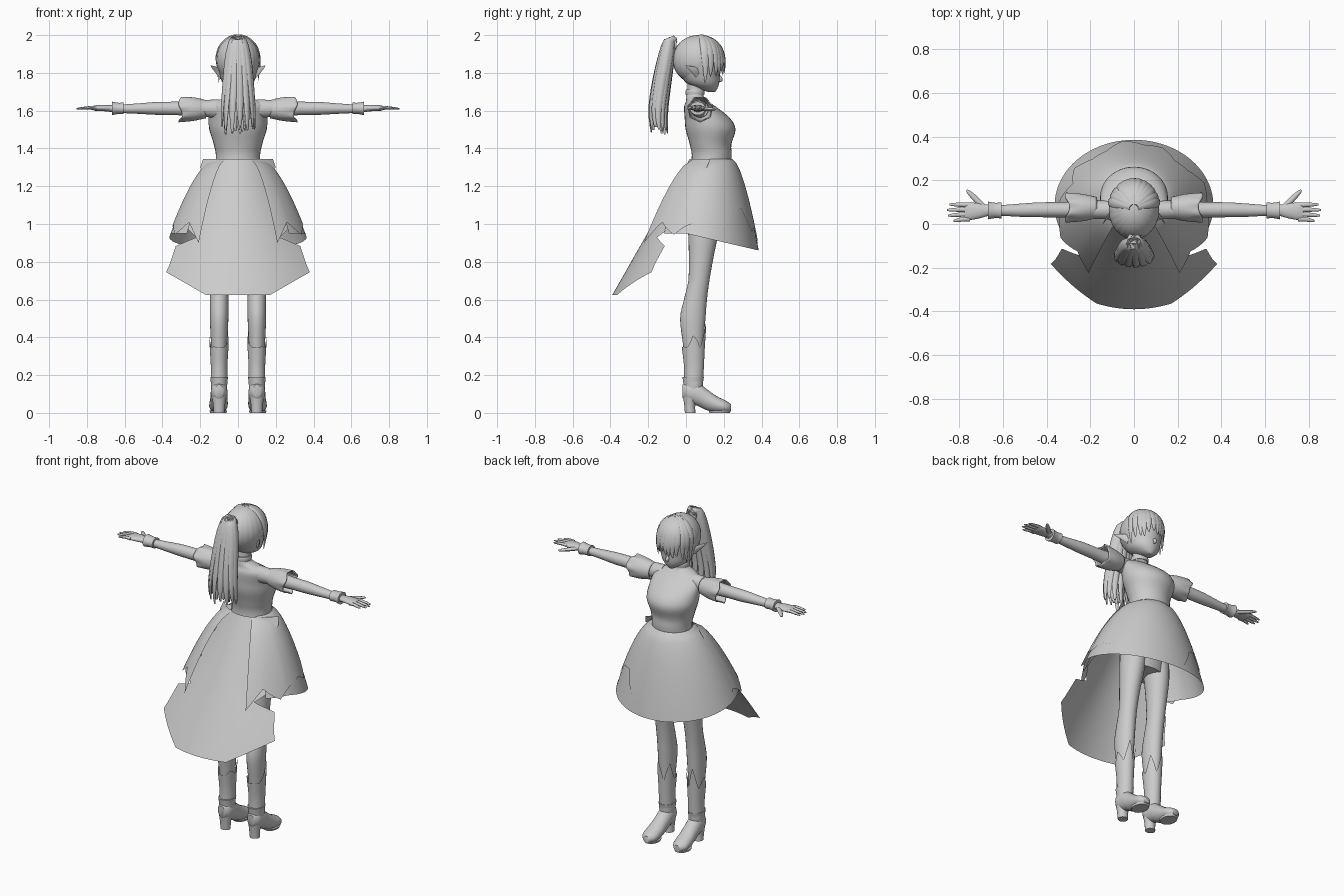
import bpy, bmesh, random
from math import sin, cos, pi, radians, tau
from mathutils import Vector

random.seed(4)
if "Cube" in bpy.data.objects:
    bpy.data.objects.remove(bpy.data.objects["Cube"])

clay = bpy.data.materials.new("plain grey")
clay.use_nodes = True
clay.diffuse_color = (0.6, 0.6, 0.6, 1)
clay.node_tree.nodes["Principled BSDF"].inputs["Base Color"].default_value = clay.diffuse_color


def surface(name, f, nu, nv, closed=True, caps=True, mirror=False, thick=0):
    """Grid surface f(u, v) with u and v in 0..1; closed wraps around u."""
    bm = bmesh.new()
    cols = nu if closed else nu + 1
    rows = [[bm.verts.new(f(i / nu, j / nv)) for i in range(cols)] for j in range(nv + 1)]
    for low, high in zip(rows, rows[1:]):
        for i in range(nu):
            k = (i + 1) % cols
            bm.faces.new((low[i], low[k], high[k], high[i]))
    if closed and caps:
        bm.faces.new(rows[0])
        bm.faces.new(rows[-1])
    bmesh.ops.recalc_face_normals(bm, faces=bm.faces)
    mesh = bpy.data.meshes.new(name)
    bm.to_mesh(mesh)
    bm.free()
    mesh.materials.append(clay)
    obj = bpy.data.objects.new(name, mesh)
    bpy.context.collection.objects.link(obj)
    if thick:
        obj.modifiers.new("thickness", "SOLIDIFY").thickness = thick
    if mirror:
        obj.modifiers.new("mirror", "MIRROR")
    bpy.ops.object.select_all(action="DESELECT")
    obj.select_set(True)
    bpy.context.view_layer.objects.active = obj
    bpy.ops.object.shade_smooth_by_angle(angle=radians(50))
    return obj


def spline(points, t):
    """Smooth interpolation through a list of tuples."""
    n = len(points) - 1
    i = min(int(t * n), n - 1)
    t = t * n - i
    a, b, c, d = (Vector(points[max(0, min(n, k))]) for k in range(i - 1, i + 3))
    return b + (c - a) * (t / 2) + (2 * a - 5 * b + 4 * c - d) * (t * t / 2) + (3 * b - a - 3 * c + d) * (t ** 3 / 2)


def linear(values, t):
    """Straight interpolation through a list of numbers, for torn edges."""
    x = t * (len(values) - 1)
    i = max(0, min(int(x), len(values) - 2))
    return values[i] + (values[i + 1] - values[i]) * (x - i)


def loft(name, rings, axis="z", nu=24, steps=4, **options):
    """Elliptical rings: position along axis, two centres, two radii."""
    def f(u, v):
        p, a, b, ra, rb = spline(rings, v)
        a, b = a + ra * cos(tau * u), b + rb * sin(tau * u)
        return {"x": (p, a, b), "y": (a, p, b), "z": (a, b, p)}[axis]
    return surface(name, f, nu, steps * (len(rings) - 1), **options)


def strand(name, path, width, thick, out=(0, 1, 0), root=0.5, tip=0.1, power=4, **options):
    """Flattened tapering tube along a path; out is its thin direction."""
    def f(u, v):
        p = spline(path, v)
        along = spline(path, min(1, v + .02)) - spline(path, max(0, v - .02))
        side = along.cross(Vector(out)).normalized()
        normal = side.cross(along).normalized()
        size = tip + (1 - tip) * (1 - v ** power) * (root + (1 - root) * min(1, v * 3))
        return p + side * (width * size * cos(tau * u)) + normal * (thick * size * sin(tau * u))
    return surface(name, f, 8, 14, **options)


# Torso and neck
loft("torso", [(.95, 0, .08, .13, .09), (1.15, 0, .1, .135, .1), (1.34, 0, .135, .117, .105),
               (1.42, 0, .13, .128, .11), (1.5, 0, .13, .152, .132), (1.56, 0, .113, .155, .12),
               (1.62, 0, .075, .152, .085), (1.65, 0, .058, .115, .058), (1.675, 0, .048, .055, .046),
               (1.7, 0, .05, .044, .044), (1.76, 0, .055, .043, .045)], nu=32)
loft("neck_band", [(z, 0, .048, r, r) for z, r in ((1.685, .049), (1.7, .051), (1.712, .048))], steps=2)

# Head with face
loft("head", [(1.7, 0, .135, .015, .02), (1.715, 0, .115, .045, .05), (1.745, 0, .09, .08, .086),
              (1.79, 0, .075, .098, .105), (1.84, 0, .068, .108, .118), (1.9, 0, .065, .105, .12),
              (1.95, 0, .065, .08, .09)])
strand("nose", [(0, .165, 1.79), (0, .185, 1.765), (0, .17, 1.755)], .01, .01, out=(1, 0, 0))
strand("ear", [(.09, .065, 1.8), (.115, .04, 1.815), (.145, -.002, 1.838)], .03, .01,
       out=(1, .4, 0), root=1, tip=.03, power=1.3, mirror=True)

# Hair cap, longer at the back
def on_skull(az, el, grow=1.0):
    return Vector((.115 * grow * sin(az) * cos(el), .065 + .135 * grow * cos(az) * cos(el), 1.87 + .13 * sin(el)))

def hair_cap(u, v):
    az = tau * u
    lowest = radians(-20 - 45 * cos(az + pi) if cos(az) < .3 else 20)
    return on_skull(az, pi / 2 + (lowest - pi / 2) * v - .01, 1 + .006 * cos(24 * az))

surface("hair_cap", hair_cap, 96, 20, caps=False)

# Fringe and side locks
for i in range(-6, 7):
    az = radians(13.5 * i + random.uniform(-3, 3))
    path = [on_skull(az * .9, radians(e), 1.02) for e in (80, 55, 30, 5)]
    end = path[-1] + Vector((-.008 * i / 6, 0, -.07 - .05 * abs(i) / 6 + random.uniform(-.015, .015)))
    path += [(path[-1] + end) / 2 + Vector((.003, .003, 0)), end]
    strand("fringe_lock", path, .021, .007, out=(sin(az), cos(az), 0), tip=.05)

# Ponytail made of tapering strands
loft("hair_tie", [(-.09, 0, 1.965, .026, .026), (-.05, 0, 1.95, .034, .036)], axis="y", nu=16)
for i in range(19):
    a, reach = tau * i / 13, 1 if i < 13 else .45
    dx, dy = cos(a) * reach, sin(a) * reach
    low = 1.49 + random.uniform(-.02, .03)
    path = [(dx * .015, -.055, 1.96 + dy * .01), (dx * .034, -.085 + dy * .018, 1.973),
            (dx * .057, -.105 + dy * .032, 1.88), (dx * .072, -.13 + dy * .04, 1.74),
            (dx * .084, -.147 + dy * .044, 1.6), (dx * .088, -.142 + dy * .044, low)]
    strand("ponytail_strand", path, .025, .014, out=(dx + .01, dy, 0), tip=.2)

# Arms, puffed sleeves, cuffs
loft("arm", [(.1, .065, 1.61, .045, .05), (.2, .065, 1.612, .04, .043), (.32, .065, 1.612, .035, .036),
             (.43, .065, 1.612, .034, .034), (.52, .063, 1.611, .03, .028), (.62, .062, 1.61, .024, .022),
             (.69, .062, 1.612, .028, .017)], axis="x", mirror=True)

def sleeve(u, v):
    ruffle = 1 + .06 * v ** 3 * sin(7 * tau * u)
    r = (.048 + .01 * sin(pi * v) + .018 * v * v) * ruffle
    return (.17 + .135 * v + .01 * sin(3 * tau * u) * v, .075 + r * cos(tau * u), 1.608 + r * sin(tau * u))

surface("puff_sleeve", sleeve, 48, 12, caps=False, thick=.006, mirror=True)
loft("wrist_cuff", [(.605, .062, 1.612, .037, .031), (.635, .062, 1.612, .035, .03),
                    (.668, .062, 1.612, .041, .036)], axis="x", mirror=True)

# Hands
loft("palm", [(.67, .062, 1.612, .025, .016), (.71, .06, 1.614, .035, .017), (.755, .058, 1.614, .04, .014),
              (.775, .056, 1.614, .035, .009)], axis="x", mirror=True)
for i, length in enumerate((.06, .085, .09, .078)):
    y = .022 + .022 * i
    strand("finger", [(.75, y, 1.614), (.78, y, 1.616), (.765 + length, y * 1.15 - .012, 1.61)], .011, .009,
           out=(0, 0, 1), root=1, tip=.35, mirror=True)
strand("thumb", [(.69, .08, 1.61), (.725, .115, 1.608), (.765, .155, 1.606)], .014, .011,
       out=(0, 0, 1), root=1, tip=.3, mirror=True)

# Bell skirt, open behind, with a torn overlay
def skirt(u, v, grow=0.0):
    phi = radians(-42 + 264 * u)
    s, k = sin(phi), max(v, 0) ** .62
    drop = .415 + .07 * max(s, -.3)
    rx, ry = .118 + .245 * k + grow, .105 + .195 * k + grow
    return (rx * cos(phi), .135 - .05 * k + ry * s, 1.345 - drop * v)

tears = [.96, .7, .88, .78, .84, .6, .56, .8, .74, .93, .66, .62, .8, .58, .82, .9, .72, .97]

def overlay(u, v):
    return skirt(u, v * linear(tears, u), .005)

surface("skirt", skirt, 68, 16, closed=False)
surface("skirt_overlay", overlay, 68, 16, closed=False)

# Long back train with ragged sides
half_widths = [.185, .2, .15, .17, .21, .25, .21, .25, .27, .22, .33, .345, .36, .38]

def train(u, v):
    s = 2 * u - 1
    hem = .625 + .12 * max(0, (abs(s) - .45) / .55)
    z = 1.345 + (hem - 1.345) * v
    x = s * linear(half_widths, v)
    k = (1.345 - z) / .72
    return (x, .02 - .41 * k + (.9 + 2.3 * (1 - k) ** 2) * x * x, z)

surface("back_train", train, 40, 52, closed=False)

# Side drapes hanging between the skirt and the train
def drape(u, v):
    x, y, z = skirt(-.06 + .18 * u, v * (.85 + .28 * abs(1 - (u * 3) % 2) * (1 - u * .6)), .009)
    return (x, y - .03 * v * (1 - u), z)

surface("side_drape", drape, 18, 12, closed=False, mirror=True)

# Legs and torn stockings
calf = [(.15, .1, .04, .036, .042), (.25, .1, .042, .036, .045), (.37, .1, .038, .043, .055),
        (.5, .1, .036, .049, .067), (.6, .1, .05, .049, .061), (.7, .1, .068, .049, .056)]
loft("leg", calf + [(.82, .097, .08, .056, .065), (.94, .09, .09, .066, .078), (1.05, .08, .09, .07, .085)], mirror=True)

def stocking(u, v):
    top = .3 + .17 * abs(((u * 5) % 1) * 2 - 1) * (.5 + .5 * sin(tau * u))
    z, a, b, ra, rb = spline(calf, v * top * 1.2)
    return (a + (ra + .008) * cos(tau * u), b + (rb + .008) * sin(tau * u), z)

surface("torn_stocking", stocking, 40, 10, caps=False, mirror=True)

# Heeled ankle boots
loft("boot_shaft", [(.1, .1, .04, .04, .048), (.15, .1, .038, .043, .051), (.19, .1, .038, .047, .057)], mirror=True)
loft("boot_foot", [(-.018, .1, .115, .022, .035), (.01, .1, .112, .042, .055), (.06, .1, .1, .045, .062),
                   (.11, .101, .07, .046, .056), (.16, .103, .046, .049, .044), (.21, .105, .033, .045, .032),
                   (.238, .105, .028, .022, .019)], axis="y", mirror=True)
loft("boot_heel", [(0, .1, .022, .029, .028), (.045, .1, .02, .032, .03), (.095, .1, .025, .04, .042)], mirror=True)
loft("boot_sole", [(0, .104, .178, .043, .054), (.012, .104, .178, .047, .058)], mirror=True, steps=1)
